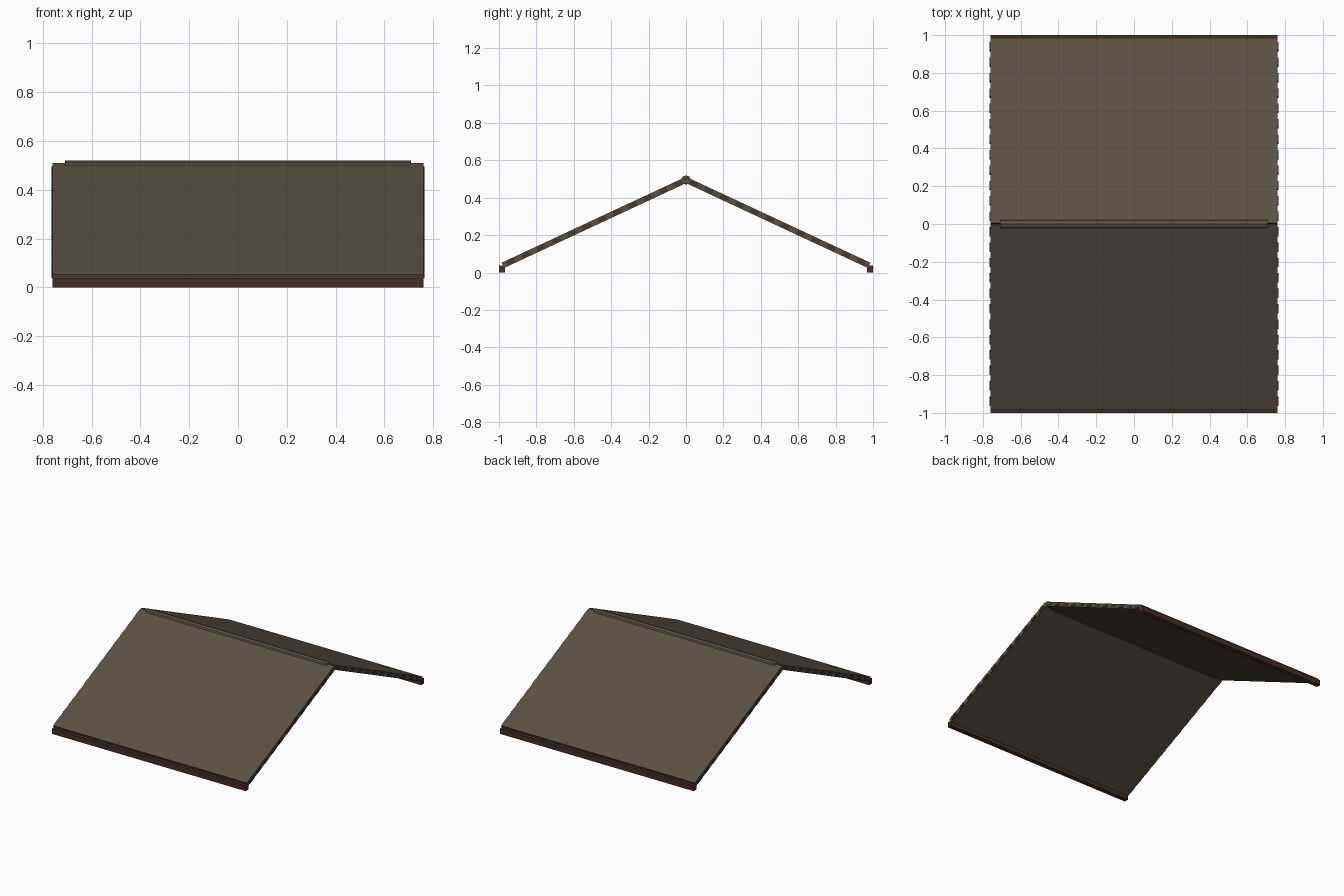
import bpy
from math import radians, sin, cos, pi
from mathutils import Matrix, Vector

if "Cube" in bpy.data.objects:
    bpy.data.objects.remove(bpy.data.objects["Cube"])

PITCH = radians(25)
RIDGE_Z = 0.495
LENGTH = 1.08      # slope length of one panel
THICK = 0.031
ROWS = 12


def material(name, rgb):
    m = bpy.data.materials.new(name)
    m.diffuse_color = (*rgb, 1)
    m.use_nodes = True
    m.node_tree.nodes["Principled BSDF"].inputs["Base Color"].default_value = m.diffuse_color
    return m


slate = material("roof_brown", (0.105, 0.08, 0.055))
dark = material("batten_dark", (0.05, 0.04, 0.03))
wood = material("fascia_wood", (0.06, 0.028, 0.018))


def box(name, size, loc, mat, tilt=0.0):
    bpy.ops.mesh.primitive_cube_add(size=1, location=loc, rotation=(tilt, 0, 0))
    ob = bpy.context.object
    ob.name = name
    ob.scale = size
    ob.data.materials.append(mat)
    return ob


def on_slope(side, dist):
    # Point on the panel centre plane, measured down from the ridge
    return (0, side * dist * cos(PITCH), RIDGE_Z - dist * sin(PITCH))


for side, label in ((-1, "front"), (1, "back")):
    tilt = -side * PITCH
    # Sloping roof panel
    box(f"{label}_roof_panel", (1.52, LENGTH, THICK),
        on_slope(side, LENGTH / 2), slate, tilt)
    # Shingle battens, showing only as small stubs at the gable ends
    step = LENGTH / ROWS
    for i in range(ROWS):
        box(f"{label}_batten_{i + 1}", (1.53, step * 0.5, 0.022),
            on_slope(side, step * (i + 0.5)), dark, tilt)
    # Fascia board along the eave
    box(f"{label}_fascia", (1.52, 0.033, 0.037), (0, side * 0.9835, 0.0185), wood)

# Ridge pole
bpy.ops.mesh.primitive_cylinder_add(vertices=8, radius=0.025, depth=1.42,
                                    location=(0, 0, RIDGE_Z), rotation=(0, pi / 2, 0))
ridge = bpy.context.object
ridge.name = "ridge_pole"
ridge.data.materials.append(slate)
